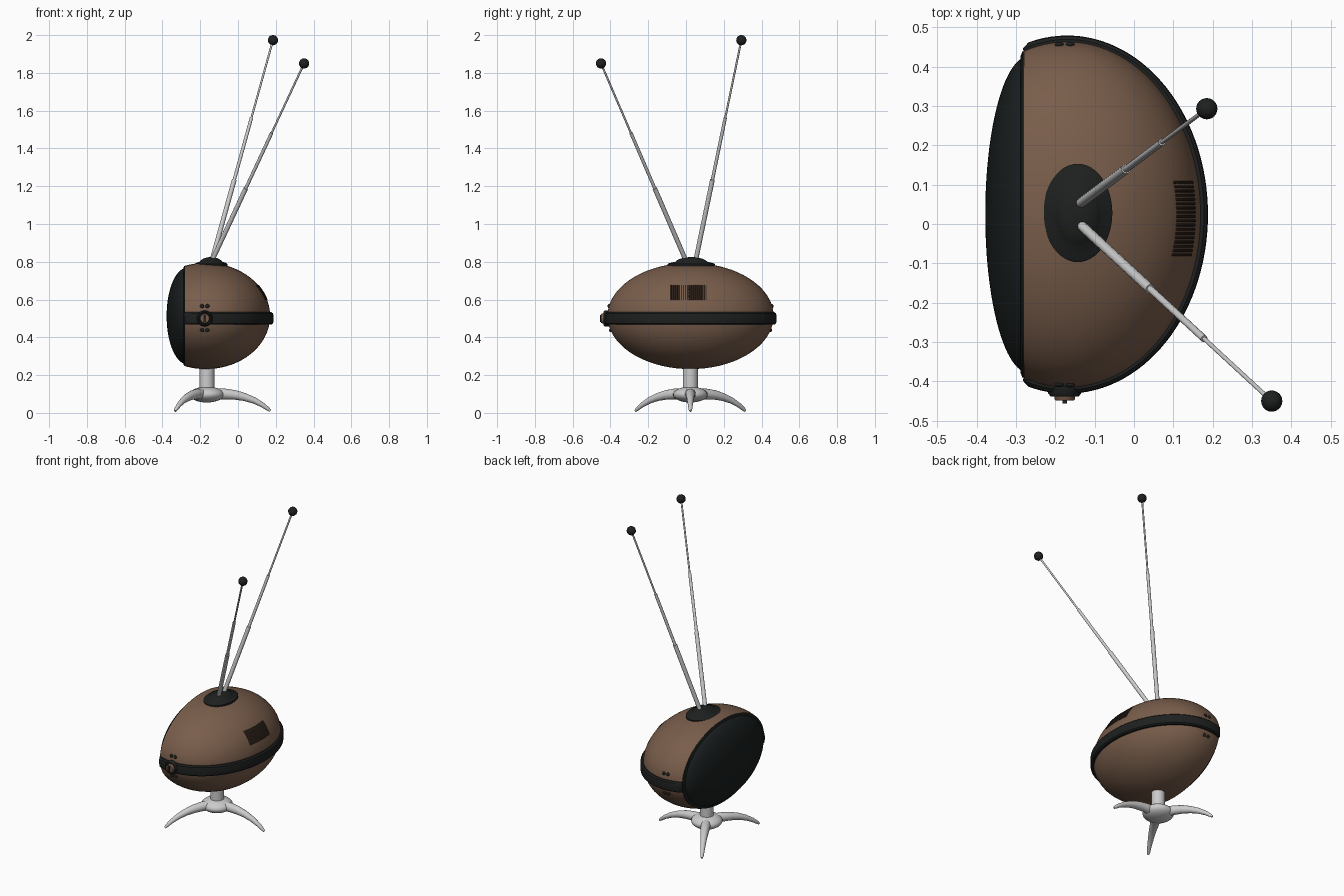
import bpy, bmesh, math
from mathutils import Vector, Matrix

if "Cube" in bpy.data.objects:
    bpy.data.objects.remove(bpy.data.objects["Cube"])

def material(name, rgb):
    m = bpy.data.materials.new(name)
    m.diffuse_color = (*rgb, 1)
    m.use_nodes = True
    m.node_tree.nodes["Principled BSDF"].inputs["Base Color"].default_value = m.diffuse_color
    return m

BROWN = material("brown_shell", (0.19, 0.11, 0.07))
DARK = material("dark_trim", (0.013, 0.014, 0.014))
SCREEN = material("dark_glass", (0.010, 0.013, 0.013))
SLOT = material("slot_brown", (0.035, 0.022, 0.015))

C = Vector((-0.17, 0.024, 0.513))      # shell centre
R = Vector((0.34, 0.44, 0.281))        # shell radii
CUT = -0.28                            # plane of the screen
BAND_Z = 0.5

def finish(ob, mat, angle=40):
    if mat:
        ob.data.materials.append(mat)
    bpy.ops.object.select_all(action='DESELECT')
    ob.select_set(True)
    bpy.context.view_layer.objects.active = ob
    if ob.type == 'CURVE':
        bpy.ops.object.convert(target='MESH')
    bpy.ops.object.shade_smooth_by_angle(angle=math.radians(angle))
    return bpy.context.object

def mesh_object(name, bm, mat, angle=40):
    bmesh.ops.recalc_face_normals(bm, faces=bm.faces)
    me = bpy.data.meshes.new(name)
    bm.to_mesh(me)
    bm.free()
    ob = bpy.data.objects.new(name, me)
    bpy.context.collection.objects.link(ob)
    return finish(ob, mat, angle)

def skin(bm, rings, closed=True):
    for a, b in zip(rings, rings[1:]):
        n = len(a)
        for i in range(n):
            j = (i + 1) % n
            bm.faces.new((a[i], a[j], b[j], b[i]))
    bm.faces.new(rings[0])
    bm.faces.new(rings[-1])

def lathe(name, profile, loc, mat, axis='Z', scale=(1, 1, 1), n=48):
    """Turn (radius, height) points about an axis, scale, then move."""
    rot = {'Z': Matrix(), 'X': Matrix.Rotation(math.pi / 2, 4, 'Y'),
           '-Y': Matrix.Rotation(math.pi / 2, 4, 'X')}[axis]
    mat4 = Matrix.Translation(loc) @ Matrix.Diagonal((*scale, 1)) @ rot
    bm = bmesh.new()
    rings = [[bm.verts.new(mat4 @ Vector((r * math.cos(2 * math.pi * i / n),
                                          r * math.sin(2 * math.pi * i / n), h)))
              for i in range(n)] for r, h in profile]
    skin(bm, rings)
    return mesh_object(name, bm, mat)

def dome(start, steps=24):
    """Unit circle profile from height `start` up to the pole."""
    t0 = math.asin(start)
    ts = [t0 + (math.pi / 2 - 0.012 - t0) * i / steps for i in range(steps + 1)]
    return [(math.cos(t), math.sin(t)) for t in ts]

def tubes(name, paths, mat, res=4):
    """Round tubes through (x, y, z, radius) points."""
    cu = bpy.data.curves.new(name, 'CURVE')
    cu.dimensions = '3D'
    cu.bevel_depth = 1
    cu.bevel_resolution = res
    cu.use_fill_caps = True
    for path in paths:
        sp = cu.splines.new('POLY')
        sp.points.add(len(path) - 1)
        for p, (x, y, z, r) in zip(sp.points, path):
            p.co = (x, y, z, 1)
            p.radius = r
    ob = bpy.data.objects.new(name, cu)
    bpy.context.collection.objects.link(ob)
    return finish(ob, mat)

def ball(name, loc, scale, mat):
    bm = bmesh.new()
    bmesh.ops.create_uvsphere(bm, u_segments=24, v_segments=14, radius=1,
                              matrix=Matrix.Translation(loc) @ Matrix.Diagonal((*scale, 1)))
    return mesh_object(name, bm, mat)

# Shell: ellipsoid sliced flat at the screen plane
lathe("shell", dome((CUT - C.x) / R.x, 36), C, BROWN, 'X', R, 72)

# Bulging screen and its thin rim
lathe("screen", [(r, -h) for r, h in dome(0.08)], (-0.268, C.y, C.z),
      SCREEN, 'X', (0.11, 0.402, 0.256), 72)
lathe("screen_rim", [(0.93, 0.004), (0.955, 0.002), (0.955, -0.004), (0.93, -0.008)],
      (CUT, C.y, C.z), DARK, 'X', (1, R.y * 0.985, R.z * 0.985), 72)

# Band round the shell with bevelled edges
section = [(-0.03, -0.033), (0.008, -0.033), (0.016, -0.026), (0.018, -0.012),
           (0.018, 0.012), (0.016, 0.026), (0.008, 0.033), (-0.03, 0.033)]
bm = bmesh.new()
end = math.acos((CUT - C.x) / R.x)
rings = []
N = 72
for i in range(N + 1):
    a = -end + 2 * end * i / N
    k = 0.5 if i in (0, N) else 1      # rounded ends
    rings.append([bm.verts.new((C.x + (R.x + o * (k if o > 0 else 1)) * math.cos(a),
                                C.y + (R.y - 0.003 + o * (k if o > 0 else 1)) * math.sin(a),
                                BAND_Z + z)) for o, z in section])
skin(bm, rings)
mesh_object("band", bm, DARK)

# Dots above and below the band on both sides
def side_y(x, z):
    return R.y * math.sqrt(1 - ((x - C.x) / R.x) ** 2 - ((z - C.z) / R.z) ** 2)

for s, side in ((-1, "front"), (1, "back")):
    for i, (dx, z) in enumerate([(dx, z) for dx in (-0.014, 0.014) for z in (0.565, 0.438)]):
        x = -0.176 + dx
        ball(f"{side}_dot_{i + 1}", (x, C.y + s * side_y(x, z), z), (0.011, 0.007, 0.011), DARK)

# Front knob: dark collar, brown dial, dark pointer
KX = -0.176
lathe("knob_collar", [(0.042, 0), (0.042, 0.028), (0.036, 0.036), (0.031, 0.036), (0.029, 0.03)],
      (KX, -0.402, BAND_Z), DARK, '-Y')
lathe("knob_dial", [(0.026, 0), (0.026, 0.043), (0.023, 0.047)],
      (KX, -0.402, BAND_Z), BROWN, '-Y')
bm = bmesh.new()
bmesh.ops.create_cube(bm, size=1, matrix=Matrix.Translation((KX, -0.449, BAND_Z))
                      @ Matrix.Diagonal((0.011, 0.014, 0.036, 1)))
mesh_object("knob_pointer", bm, DARK)

# Vent slats following the shell on the +x side
slats = []
for i in range(18):
    y = -0.078 + 0.0108 * i
    path = []
    for j in range(5):
        z = 0.597 + 0.078 * j / 4
        x = C.x + R.x * math.sqrt(1 - ((y - C.y) / R.y) ** 2 - ((z - C.z) / R.z) ** 2)
        path.append((x, y, z, 0.0036))
    slats.append(path)
tubes("vent_slats", slats, SLOT, 1)

# Antenna base
lathe("antenna_base", [(1.0, -0.03), (1.0, 0.004), (0.93, 0.009), (0.68, 0.016), (0.62, 0.023),
                       (0.45, 0.033), (0.25, 0.039), (0.03, 0.041)],
      (-0.143, 0.028, 0.784), DARK, 'Z', (0.088, 0.125, 1))

# Telescopic antennas with ball tips
for name, a, b in (("back", (-0.14, 0.05, 0.80), (0.185, 0.293, 1.973)),
                   ("front", (-0.14, 0.002, 0.80), (0.35, -0.45, 1.85))):
    a, b = Vector(a), Vector(b)
    parts = []
    for t0, t1, r in ((0, 0.37, 0.0125), (0.36, 0.65, 0.009), (0.64, 1, 0.0055)):
        parts.append([(*a.lerp(b, t0), r), (*a.lerp(b, t1), r)])
    tubes(f"{name}_antenna", parts, None)
    ball(f"{name}_antenna_tip", b, (0.027,) * 3, DARK)

# Pedestal: stem, hub and three arched legs
HX, HY = -0.165, 0.023
lathe("stem", [(0.04, 0.1), (0.04, 0.27)], (HX, HY, 0), None)
ball("hub", (HX, HY, 0.097), (0.092, 0.092, 0.042), None)
leg = [(0.04, 0.1, 0.03), (0.1, 0.1, 0.028), (0.15, 0.095, 0.025), (0.2, 0.084, 0.021),
       (0.25, 0.066, 0.017), (0.295, 0.042, 0.013), (0.325, 0.02, 0.01), (0.336, 0.01, 0.006)]
for i in range(3):
    a = 2 * math.pi * i / 3
    tubes(f"leg_{i + 1}", [[(HX + d * math.cos(a), HY + d * math.sin(a), z, r)
                            for d, z, r in leg]], None, 6)
